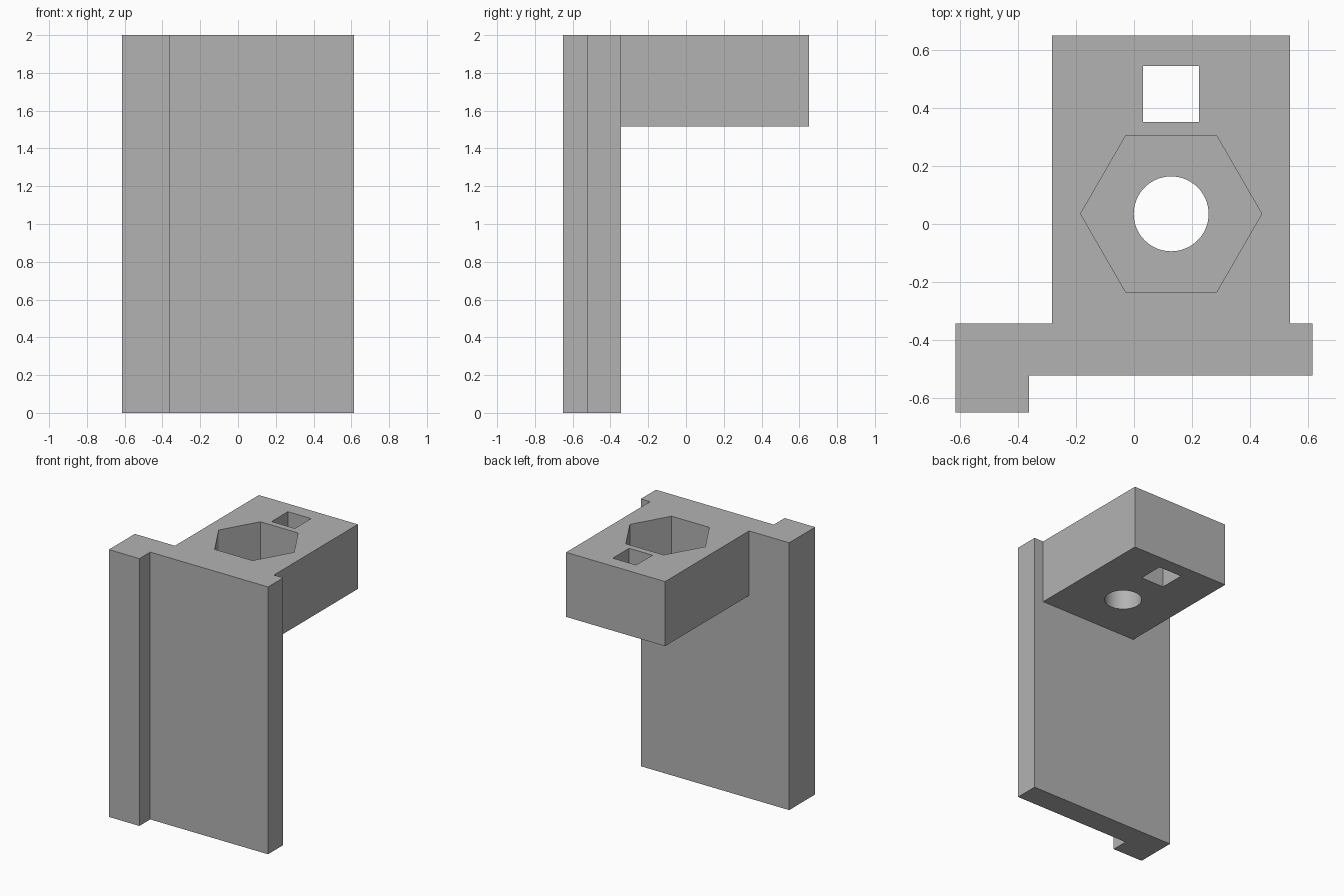
import bpy
import bmesh
from math import cos, sin, tau, radians

cube = bpy.data.objects.get("Cube")
if cube:
    bpy.data.objects.remove(cube, do_unlink=True)

grey = bpy.data.materials.new("plain grey")
grey.use_nodes = True
grey.diffuse_color = (0.45, 0.45, 0.45, 1)
grey.node_tree.nodes["Principled BSDF"].inputs["Base Color"].default_value = (0.45, 0.45, 0.45, 1)


def prism(name, outline, z0, z1):
    """Extrude a flat outline from z0 up to z1."""
    bm = bmesh.new()
    base = bm.faces.new([bm.verts.new((x, y, z0)) for x, y in outline])
    top = bmesh.ops.extrude_face_region(bm, geom=[base])["geom"]
    verts = [v for v in top if isinstance(v, bmesh.types.BMVert)]
    bmesh.ops.translate(bm, verts=verts, vec=(0, 0, z1 - z0))
    bmesh.ops.recalc_face_normals(bm, faces=bm.faces)
    mesh = bpy.data.meshes.new(name)
    bm.to_mesh(mesh)
    bm.free()
    mesh.materials.append(grey)
    obj = bpy.data.objects.new(name, mesh)
    bpy.context.collection.objects.link(obj)
    return obj


def ring(cx, cy, radius, sides, turn=0):
    return [(cx + radius * cos(turn + tau * i / sides),
             cy + radius * sin(turn + tau * i / sides)) for i in range(sides)]


def rect(x0, x1, y0, y1):
    return [(x0, y0), (x1, y0), (x1, y1), (x0, y1)]


HEIGHT, BLOCK_Z, POCKET_Z = 2.0, 1.517, 1.685
BACK, FRONT, MID = -0.343, -0.522, 0.128

# Upright plate with the thicker lip, and the block behind its top, as one outline each
bracket = prism("bracket", [(-0.614, -0.65), (-0.361, -0.65), (-0.361, FRONT),
                            (0.614, FRONT), (0.614, BACK), (-0.614, BACK)], 0, HEIGHT)
block = prism("block", rect(-0.282, 0.537, -0.43, 0.65), BLOCK_Z, HEIGHT)

# Nut pocket, bolt hole and square slot
cutters = [
    prism("nut_pocket_cutter", ring(MID, 0.035, 0.312, 6), POCKET_Z, HEIGHT + 0.1),
    prism("bolt_hole_cutter", ring(MID, 0.035, 0.129, 64), BLOCK_Z - 0.1, HEIGHT + 0.1),
    prism("square_slot_cutter", ring(MID, 0.448, 0.1365, 4, tau / 8), BLOCK_Z - 0.1, HEIGHT + 0.1),
]

# Join the block, then cut the openings
for helper, operation in [(block, "UNION")] + [(c, "DIFFERENCE") for c in cutters]:
    mod = bracket.modifiers.new(helper.name, "BOOLEAN")
    mod.object = helper
    mod.operation = operation
    mod.solver = "EXACT"

bpy.ops.object.select_all(action="DESELECT")
bracket.select_set(True)
bpy.context.view_layer.objects.active = bracket
for mod in list(bracket.modifiers):
    bpy.ops.object.modifier_apply(modifier=mod.name)
for helper in [block] + cutters:
    bpy.data.objects.remove(helper, do_unlink=True)

bpy.ops.object.shade_smooth_by_angle(angle=radians(30))
